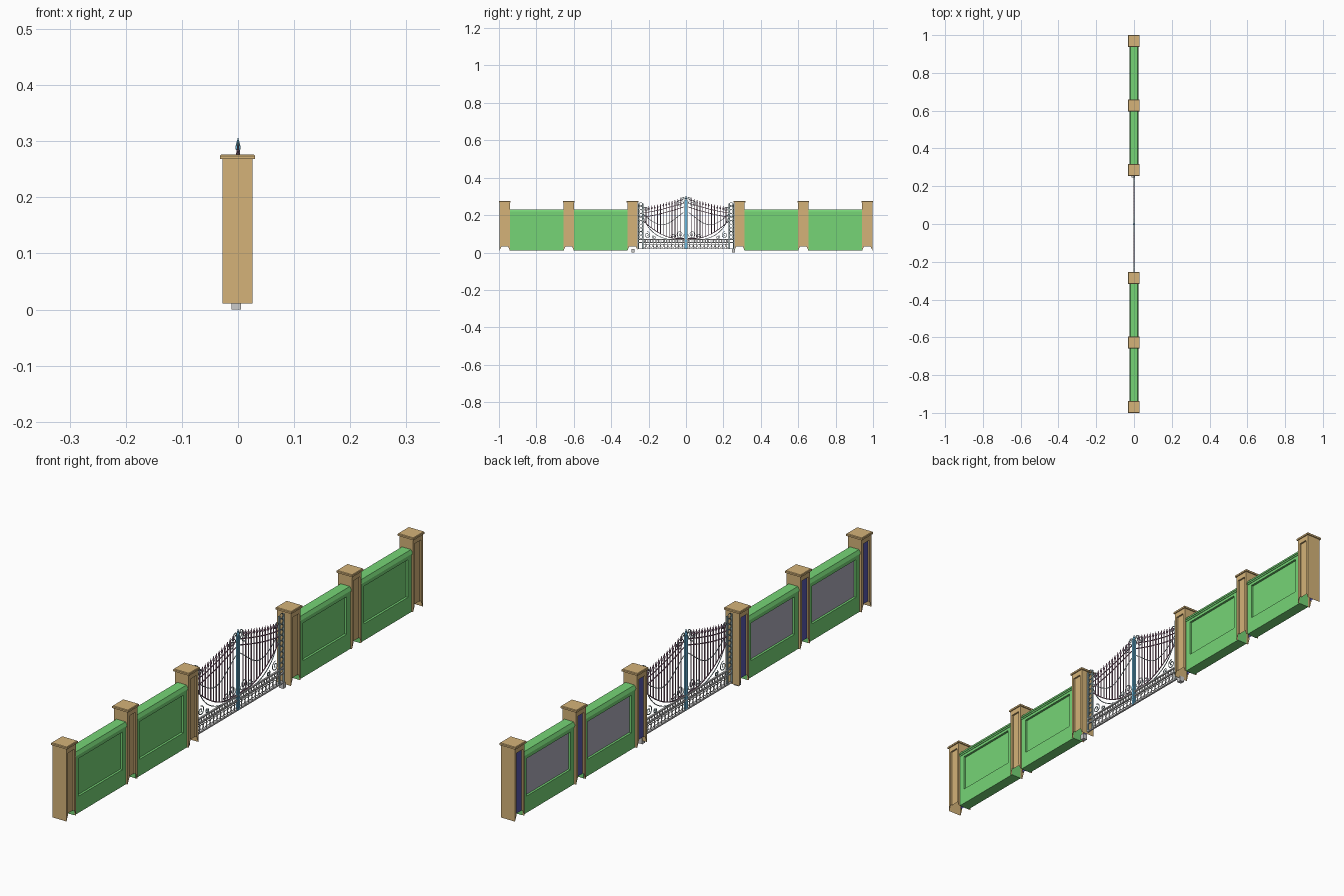
import bpy, bmesh, math
from mathutils import Matrix, Vector

if "Cube" in bpy.data.objects:
    bpy.data.objects.remove(bpy.data.objects["Cube"])


def material(name, rgb):
    m = bpy.data.materials.new(name)
    m.diffuse_color = (*rgb, 1)
    m.use_nodes = True
    m.node_tree.nodes["Principled BSDF"].inputs["Base Color"].default_value = m.diffuse_color
    return m


GREEN = material("wall_green", (0.18, 0.66, 0.18))
BROWN = material("post_brown", (0.66, 0.45, 0.19))
SLATE = material("panel_slate", (0.42, 0.41, 0.50))
NAVY = material("panel_navy", (0.10, 0.10, 0.42))
BLUE = material("stile_blue", (0.15, 0.50, 0.75))
PLUM = material("picket_plum", (0.35, 0.18, 0.28))
TEAL = material("scroll_teal", (0.35, 0.50, 0.52))


def finish(name, bm, *mats):
    me = bpy.data.meshes.new(name)
    bm.to_mesh(me)
    bm.free()
    for m in mats:
        me.materials.append(m)
    ob = bpy.data.objects.new(name, me)
    bpy.context.collection.objects.link(ob)
    return ob


def box(bm, x, y, z, taper=1.0):
    """Axis-aligned box from (min, max) ranges; taper shrinks the top."""
    c = Vector((sum(x) / 2, sum(y) / 2, sum(z) / 2))
    d = (x[1] - x[0], y[1] - y[0], z[1] - z[0])
    vs = bmesh.ops.create_cube(bm, size=1)["verts"]
    for v in vs:
        k = taper if v.co.z > 0 else 1
        v.co = c + Vector((v.co.x * d[0] * k, v.co.y * d[1] * k, v.co.z * d[2]))
    return list({f for v in vs for f in v.link_faces})


def recess(bm, faces, yr, zr, depth):
    """Sink a rectangular panel into both x faces; the -x panel gets slot 1."""
    bm.normal_update()
    for f in [f for f in faces if abs(f.normal.x) > 0.9]:
        side = math.copysign(1, f.normal.x)
        cy, cz = f.calc_center_median().yz
        x = f.verts[0].co.x
        for step in (0, depth):
            bmesh.ops.inset_region(bm, faces=[f], thickness=0.001)
            for v in f.verts:
                v.co = (x - side * step,
                        yr[1] if v.co.y > cy else yr[0],
                        zr[1] if v.co.z > cz else zr[0])
        if side < 0:
            f.material_index = 1


# Posts: hollow square shafts with sunk panels and flat caps
POSTS = (-0.969, -0.627, -0.286, 0.286, 0.627, 0.969)
for i, y in enumerate(POSTS):
    bm = bmesh.new()
    fs = box(bm, (-0.028, 0.026), (y - 0.027, y + 0.027), (0.011, 0.268))
    bm.normal_update()
    bottom = [f for f in fs if f.normal.z < -0.9]
    fs = [f for f in fs if f not in bottom]
    bmesh.ops.delete(bm, geom=bottom, context="FACES_ONLY")
    recess(bm, fs, (y - 0.018, y + 0.018), (0.032, 0.25), 0.006)
    finish(f"post_{i + 1}", bm, BROWN, NAVY)
    bm = bmesh.new()
    box(bm, (-0.032, 0.030), (y - 0.031, y + 0.031), (0.268, 0.274))
    box(bm, (-0.032, 0.030), (y - 0.031, y + 0.031), (0.274, 0.276), 0.94)
    finish(f"post_cap_{i + 1}", bm, BROWN)

# Wall sections with sunk panels and chamfered coping
for i, (a, b) in enumerate(((0, 1), (1, 2), (3, 4), (4, 5))):
    y0, y1 = POSTS[a] + 0.026, POSTS[b] - 0.026
    bm = bmesh.new()
    fs = box(bm, (-0.020, 0.020), (y0, y1), (0.011, 0.222))
    recess(bm, fs, (y0 + 0.022, y1 - 0.022), (0.07, 0.203), 0.008)
    finish(f"wall_{i + 1}", bm, GREEN, SLATE)
    bm = bmesh.new()
    box(bm, (-0.022, 0.022), (y0, y1), (0.213, 0.219))
    top = box(bm, (-0.024, 0.024), (y0, y1), (0.219, 0.231))
    for v in {v for f in top for v in f.verts}:
        if v.co.z > 0.23:
            v.co.x *= 0.75
    finish(f"wall_coping_{i + 1}", bm, GREEN)


def tubes(name, paths, radius, mat):
    """Round bars along (y, z) paths, given as (points, smooth, closed)."""
    cu = bpy.data.curves.new(name, "CURVE")
    cu.dimensions = "3D"
    cu.bevel_depth, cu.bevel_resolution = radius, 1
    cu.use_fill_caps = True
    for pts, smooth, closed in paths:
        sp = cu.splines.new("NURBS" if smooth else "POLY")
        sp.points.add(len(pts) - 1)
        for p, (y, z) in zip(sp.points, pts):
            p.co = (0, y, z, 1)
        sp.use_cyclic_u = closed
        if smooth:
            sp.order_u, sp.resolution_u, sp.use_endpoint_u = 4, 5, True
    tmp = bpy.data.objects.new(name + "_path", cu)
    bpy.context.collection.objects.link(tmp)
    bpy.context.view_layer.update()
    me = bpy.data.meshes.new_from_object(tmp.evaluated_get(bpy.context.evaluated_depsgraph_get()))
    bpy.data.objects.remove(tmp)
    me.materials.clear()
    me.materials.append(mat)
    ob = bpy.data.objects.new(name, me)
    bpy.context.collection.objects.link(ob)


def both(paths):
    return [([(s * y, z) for y, z in p], sm, c) for s in (-1, 1) for p, sm, c in paths]


def spiral(cy, cz, r0, r1, start, turns, n=22):
    out = []
    for k in range(n + 1):
        t = k / n
        a = math.radians(start) + turns * math.tau * t
        r = r0 + (r1 - r0) * t
        out.append((cy + r * math.cos(a), cz + r * math.sin(a)))
    return out


def ring(cy, cz, r, n=12):
    return spiral(cy, cz, r, r, 0, (n - 1) / n, n - 1), False, True


def upper(y):
    """Height of the sweeping top rail."""
    return 0.212 + 0.058 * max(0, 1 - y / 0.235) ** 1.4


def lower(y):
    """Height of the sagging bottom rail."""
    return 0.075 + 0.095 * max(0, (y - 0.05) / 0.18) ** 1.8


# Pickets with spear tips, trimmed to the sweeping rails
bm = bmesh.new()
for k in range(13):
    y = 0.028 + k * 0.0155
    z0, z1 = lower(y), upper(y) + 0.012
    for s in (-1, 1):
        for r0, r1, a, b in ((0.002, 0.002, z0, z1), (0.002, 0.0042, z1, z1 + 0.005),
                             (0.0042, 0.0002, z1 + 0.005, z1 + 0.021)):
            bmesh.ops.create_cone(bm, cap_ends=True, segments=6, radius1=r0, radius2=r1, depth=b - a,
                                  matrix=Matrix.Translation((0, s * y, (a + b) / 2)))
finish("gate_pickets", bm, PLUM)

# Sweeping rails of both leaves
ys = [0.012 + 0.216 * k / 16 for k in range(17)]
tubes("gate_curved_rails", both([
    ([(y, upper(y)) for y in ys], False, False),
    ([(y, upper(y) - 0.022) for y in ys], False, False),
    ([(y, lower(y)) for y in ys], False, False)]), 0.002, PLUM)

# Scrollwork: crown, foot and outer corner volutes
tubes("gate_scrolls", both([
    (spiral(0.034, 0.262, 0.022, 0.004, 180, -1.6), False, False),
    (spiral(0.018, 0.288, 0.010, 0.002, 210, -1.3), False, False),
    (spiral(0.032, 0.098, 0.022, 0.004, 180, 1.6), False, False),
    (spiral(0.066, 0.090, 0.015, 0.003, 0, -1.5), False, False),
    ([(0.012, 0.215), (0.05, 0.19), (0.10, 0.135), (0.17, 0.15), (0.228, 0.205)], True, False),
    ([(0.228, 0.19), (0.205, 0.12), (0.16, 0.085), (0.10, 0.072)], True, False),
    (spiral(0.208, 0.094, 0.018, 0.003, 90, 1.5), False, False),
    (spiral(0.170, 0.082, 0.010, 0.002, 60, -1.4), False, False),
    (spiral(0.215, 0.232, 0.013, 0.003, 0, 1.5), False, False)]), 0.0016, TEAL)

# Outer ornamental columns
bm = bmesh.new()
for s in (-1, 1):
    for c in (0.230, 0.254):
        box(bm, (-0.003, 0.003), (s * c - 0.002, s * c + 0.002), (0.018, 0.262))
finish("gate_outer_stiles", bm, TEAL)
tubes("gate_column_rings", both([ring(0.242, 0.083 + 0.0195 * k, 0.0092) for k in range(10)]), 0.0014, TEAL)

# Base panel: rails, rings and short bars
bm = bmesh.new()
for z in (0.020, 0.053, 0.070):
    box(bm, (-0.003, 0.003), (-0.256, 0.256), (z - 0.0022, z + 0.0022))
for k in range(25):
    y = 0.0195 * (k - 12)
    box(bm, (-0.0015, 0.0015), (y - 0.0012, y + 0.0012), (0.02, 0.053))
finish("gate_base_rails", bm)
steel = material("base_grey", (0.55, 0.57, 0.57))
tubes("gate_base_rings", both(
    [ring(0.0098 + 0.0195 * k, 0.0365, 0.0085) for k in range(12)] +
    [ring(0.009 + 0.0145 * k, 0.0615, 0.0062) for k in range(16)]), 0.0013, steel)

# Central meeting stiles with finial
bm = bmesh.new()
for s in (-1, 1):
    box(bm, (-0.003, 0.003), (s * 0.0042 - 0.0026, s * 0.0042 + 0.0026), (0.018, 0.282))
box(bm, (-0.002, 0.004), (-0.003, 0.003), (0.018, 0.285))
bmesh.ops.create_uvsphere(bm, u_segments=10, v_segments=6, radius=0.005,
                          matrix=Matrix.Translation((0, 0, 0.288)))
bmesh.ops.create_cone(bm, cap_ends=True, segments=8, radius1=0.0045, radius2=0.0003, depth=0.015,
                      matrix=Matrix.Translation((0, 0, 0.2985)))
finish("gate_centre_stile", bm, BLUE)

# Pivot feet under the gate
bm = bmesh.new()
for y in (-0.283, 0.254):
    box(bm, (-0.012, 0.005), (y - 0.008, y + 0.008), (0.0, 0.020))
finish("gate_pivot_feet", bm)
